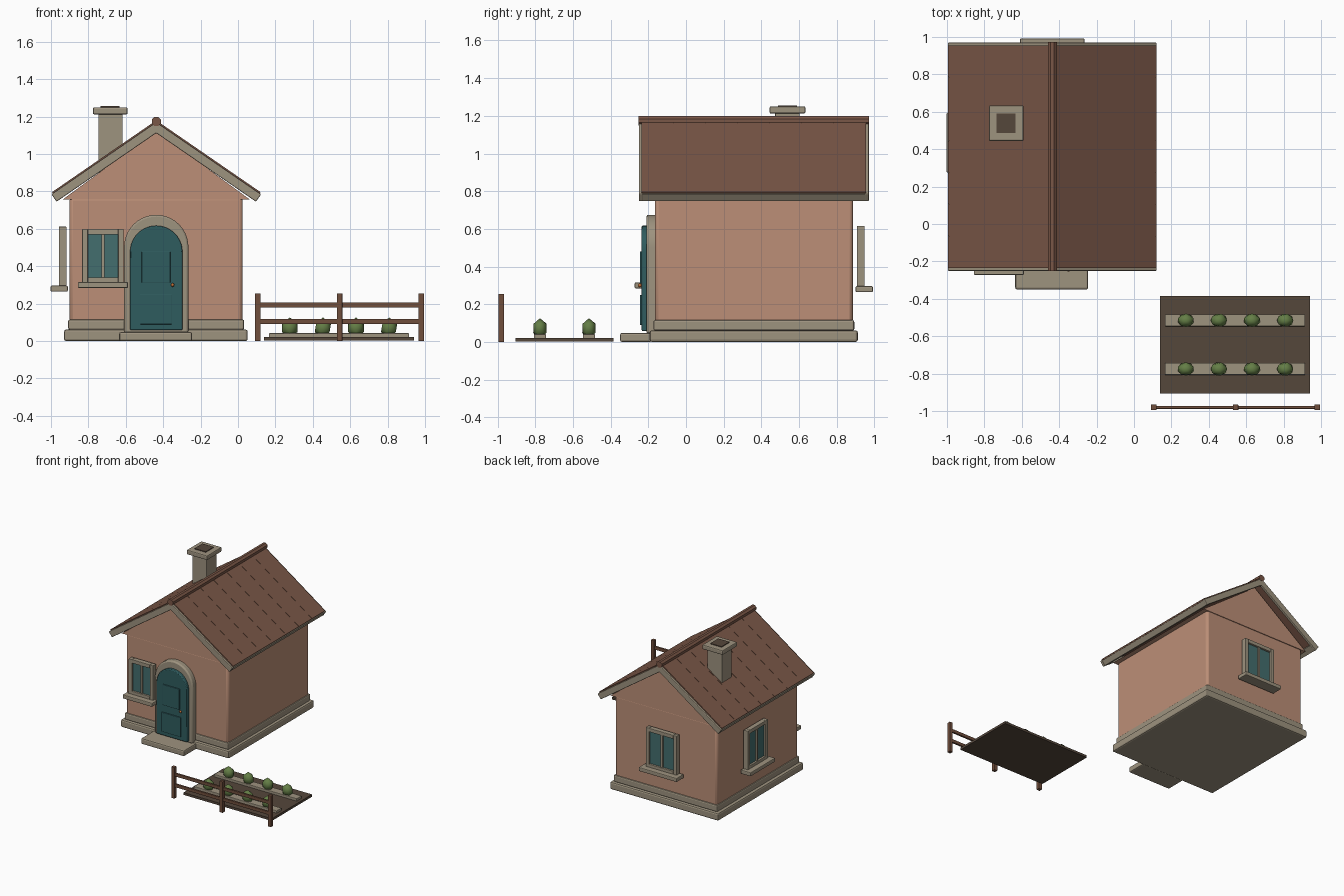
import bpy, bmesh, math
from mathutils import Matrix, Vector

if "Cube" in bpy.data.objects:
    bpy.data.objects.remove(bpy.data.objects["Cube"])


def material(name, rgb):
    m = bpy.data.materials.new(name)
    m.use_nodes = True
    linear = [(c / 255 / 12.92) if c < 11 else ((c / 255 + 0.055) / 1.055) ** 2.4 for c in rgb]
    m.diffuse_color = (*linear, 1)
    m.node_tree.nodes["Principled BSDF"].inputs["Base Color"].default_value = (*linear, 1)
    return m


PLASTER = material("pink plaster", (188, 143, 119))
STONE = material("pale stone", (158, 147, 127))
ROOF = material("brown roof", (122, 87, 71))
DOOR = material("teal paint", (47, 92, 95))
GLASS = material("window glass", (68, 110, 110))
SOIL = material("dark soil", (85, 71, 59))
WOOD = material("fence wood", (112, 78, 60))
LEAF = material("green leaf", (100, 126, 70))
BRASS = material("knob brass", (190, 110, 55))


def finish(name, bm, mat, bevel=0.0, segments=2):
    bmesh.ops.recalc_face_normals(bm, faces=bm.faces)
    mesh = bpy.data.meshes.new(name)
    bm.to_mesh(mesh)
    bm.free()
    mesh.materials.append(mat)
    ob = bpy.data.objects.new(name, mesh)
    bpy.context.collection.objects.link(ob)
    if bevel:
        mod = ob.modifiers.new("soft_edges", "BEVEL")
        mod.width, mod.segments, mod.limit_method = bevel, segments, "ANGLE"
    return ob


def boxes(name, spans, mat, bevel=0.0):
    """One object from boxes given as (x0, x1, y0, y1, z0, z1)."""
    bm = bmesh.new()
    for x0, x1, y0, y1, z0, z1 in spans:
        centre = Vector((x0 + x1, y0 + y1, z0 + z1)) / 2
        size = Matrix.Diagonal((x1 - x0, y1 - y0, z1 - z0, 1))
        bmesh.ops.create_cube(bm, size=1, matrix=Matrix.Translation(centre) @ size)
    return finish(name, bm, mat, bevel)


def prism(name, outline, y0, y1, mat, bevel=0.0):
    """Extrude an x-z outline from y0 to y1."""
    bm = bmesh.new()
    face = bm.faces.new([bm.verts.new((x, y0, z)) for x, z in outline])
    ext = bmesh.ops.extrude_face_region(bm, geom=[face])
    verts = [g for g in ext["geom"] if isinstance(g, bmesh.types.BMVert)]
    bmesh.ops.translate(bm, verts=verts, vec=(0, y1 - y0, 0))
    return finish(name, bm, mat, bevel)


def smooth(ob, angle=40):
    bpy.ops.object.select_all(action="DESELECT")
    ob.select_set(True)
    bpy.context.view_layer.objects.active = ob
    bpy.ops.object.shade_smooth_by_angle(angle=math.radians(angle))


CX = -0.437                      # ridge line
FRONT, BACK, LEFT, RIGHT = -0.165, 0.885, -0.9, 0.025

# Plinth, walls and gables
boxes("plinth", [(-0.93, 0.052, -0.193, 0.912, 0, 0.062)], STONE, 0.012)
boxes("plinth_band", [(-0.908, 0.033, -0.173, 0.893, 0.06, 0.116)], STONE, 0.01)
walls = boxes("walls", [(LEFT, RIGHT, FRONT, BACK, 0.1, 0.77)], PLASTER, 0.018)
smooth(walls, 35)
prism("gables", [(CX - 0.5, 0.757), (CX + 0.5, 0.757), (CX, 1.125)], FRONT - 0.004, BACK + 0.004, PLASTER)
boxes("doorstep", [(-0.635, -0.245, -0.35, -0.18, 0, 0.048)], STONE, 0.01)

# Roof, built on one pitch line
APEX, PITCH = 1.18, math.atan(0.688)


def pitch_point(side, run, depth):
    return (CX + side * (run - depth * math.sin(PITCH)),
            APEX - run * math.tan(PITCH) - depth * math.cos(PITCH))


def chevron(name, run, top, bottom, y0, y1, mat, bevel=0.0):
    ridge = lambda d: (CX, APEX - d / math.cos(PITCH))
    outline = [pitch_point(-1, run, top), ridge(top), pitch_point(1, run, top),
               pitch_point(1, run, bottom), ridge(bottom), pitch_point(-1, run, bottom)]
    return prism(name, outline, y0, y1, mat, bevel)


chevron("roof_deck", 0.555, 0.003, 0.035, -0.235, 0.955, ROOF)
PLANKS = 7
width = 1.19 / PLANKS
for i in range(PLANKS):
    start = -0.235 + i * width
    chevron("roof_plank", 0.558, 0, 0.01, start + 0.001, start + width - 0.001, ROOF)
for name, y in (("front_bargeboard", -0.25), ("back_bargeboard", 0.948)):
    chevron(name, 0.565, 0.008, 0.056, y, y + 0.022, STONE, 0.005)
for side in (-1, 1):
    fascia = [pitch_point(side, r, d) for r, d in
              ((0.52, 0.012), (0.563, 0.012), (0.563, 0.055), (0.52, 0.055))]
    prism("eave_fascia", fascia, -0.235, 0.955, STONE)
ridge_outline = [(CX + 0.026 * math.cos(a), 1.174 + 0.026 * math.sin(a))
                 for a in (math.tau * (i + 0.5) / 8 for i in range(8))]
prism("ridge_pole", ridge_outline, -0.252, 0.972, ROOF)

# Chimney
boxes("chimney_stack", [(-0.747, -0.617, 0.473, 0.603, 0.88, 1.215)], STONE, 0.004)
boxes("chimney_cap", [(-0.776, -0.59, 0.443, 0.634, 1.212, 1.25)], STONE, 0.008)
boxes("chimney_flue", [(-0.735, -0.633, 0.487, 0.59, 1.248, 1.256)], SOIL)


# Arched door
def arch(radius, bottom, spring, steps=20):
    curve = [(CX + radius * math.cos(math.pi * i / steps), spring + radius * math.sin(math.pi * i / steps))
             for i in range(steps + 1)]
    return [(CX + radius, bottom)] + curve + [(CX - radius, bottom)]


smooth(prism("door_frame", arch(0.172, 0.045, 0.503), -0.21, -0.15, STONE, 0.01))
smooth(prism("door", arch(0.14, 0.058, 0.477), -0.235, -0.2, DOOR, 0.006))
boxes("door_panels", [(-0.515, -0.362, -0.244, -0.23, 0.31, 0.48),
                      (-0.525, -0.352, -0.244, -0.23, 0.09, 0.25)], DOOR, 0.004)
bm = bmesh.new()
bmesh.ops.create_uvsphere(bm, u_segments=10, v_segments=6, radius=0.01,
                          matrix=Matrix.Translation((-0.35, -0.245, 0.3)))
smooth(finish("door_knob", bm, BRASS), 60)


# Windows, modelled facing the front and turned into place
def window(name, place, turn, width, sill_width, low, high):
    w, near, far, rail = width / 2, -0.062, -0.022, 0.03
    frame = boxes(name + "_frame", [
        (-w, -w + rail, near, far, low, high), (w - rail, w, near, far, low, high),
        (-w + rail, w - rail, near, far, high - rail, high),
        (-w + rail, w - rail, near, far, low, low + rail),
        (-0.009, 0.009, near + 0.004, far, low + rail, high - rail)], STONE, 0.003)
    s = sill_width / 2
    sill = boxes(name + "_sill", [(-s, s, -0.107, -0.015, low - 0.026, low + 0.006)], STONE, 0.006)
    pane = boxes(name + "_glass", [(-w + 0.02, w - 0.02, -0.046, -0.03, low + 0.02, high - 0.02)], GLASS)
    for ob in (frame, sill, pane):
        ob.location = (*place, 0)
        ob.rotation_euler.z = math.radians(turn)


window("front_window", (-0.722, FRONT), 0, 0.222, 0.268, 0.31, 0.6)
window("back_window", (CX, BACK), 180, 0.28, 0.345, 0.29, 0.615)
window("side_window", (LEFT + 0.005, 0.435), -90, 0.26, 0.32, 0.29, 0.612)

# Vegetable bed
boxes("soil_bed", [(0.14, 0.94, -0.905, -0.385, 0.003, 0.022)], SOIL)
for y in (-0.515, -0.775):
    boxes("planting_row", [(0.165, 0.915, y - 0.032, y + 0.032, 0.018, 0.042)], STONE, 0.004)
    for i in range(4):
        bm = bmesh.new()
        bmesh.ops.create_icosphere(bm, subdivisions=1, radius=1)
        turn = Matrix.Rotation(math.radians(90 if i % 2 == 0 else 0), 4, "Z")
        size = Matrix.Diagonal((0.049, 0.04, 0.054, 1))
        place = Matrix.Translation((0.277 + i * 0.177, y, 0.072))
        bm.transform(place @ size @ turn)
        smooth(finish("plant", bm, LEAF), 60)

# Fence
posts = [(x - 0.015, x + 0.015, -0.995, -0.965, 0, 0.255) for x in (0.106, 0.543, 0.98)]
boxes("fence_posts", posts, WOOD, 0.003)
rails = [(0.106, 0.98, -0.988, -0.972, z - 0.013, z + 0.013) for z in (0.105, 0.193)]
boxes("fence_rails", rails, WOOD, 0.002)
